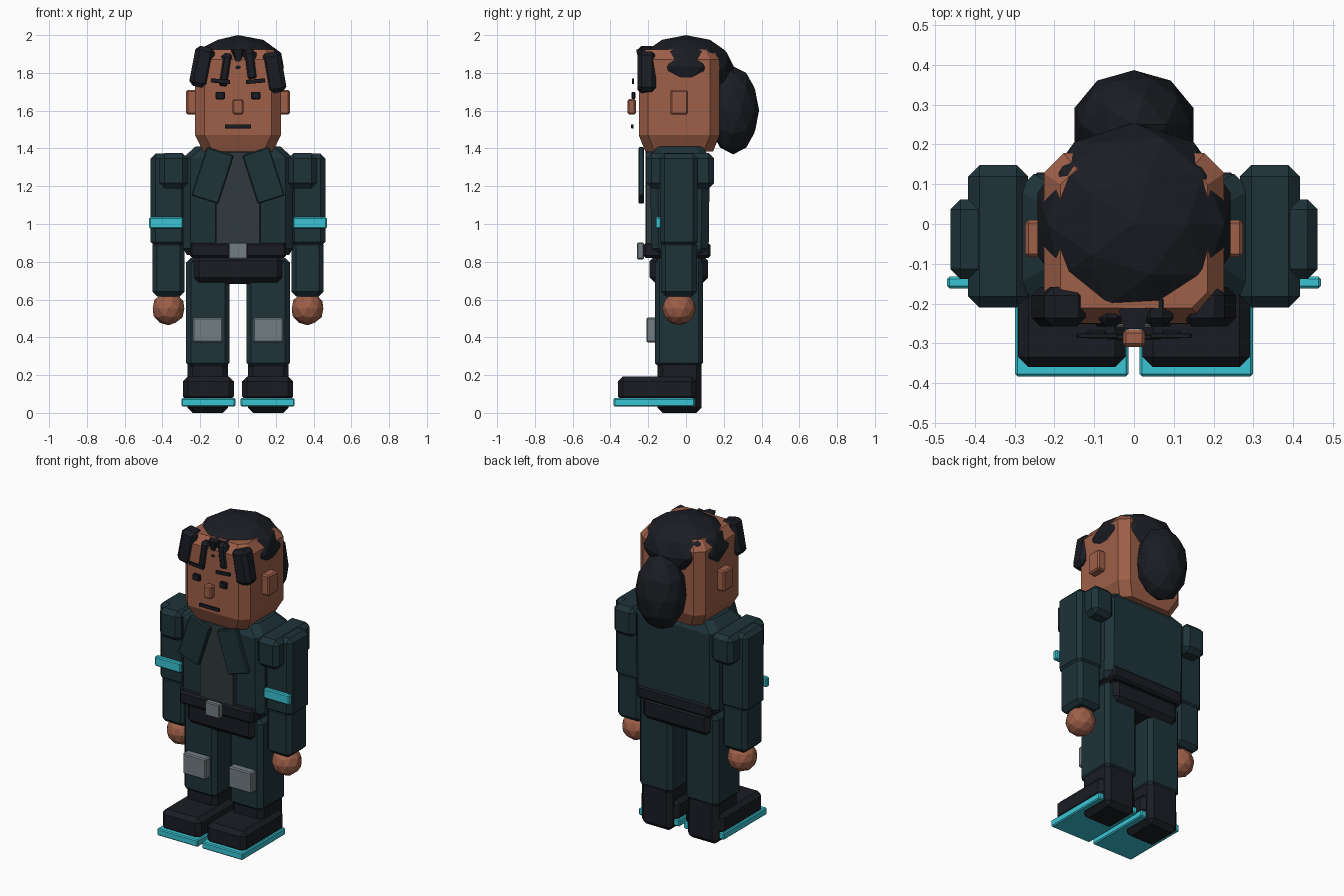
import bpy, bmesh, math
from mathutils import Matrix, Vector

if "Cube" in bpy.data.objects:
    bpy.data.objects.remove(bpy.data.objects["Cube"])


def material(name, r, g, b):
    m = bpy.data.materials.new(name)
    m.diffuse_color = (r, g, b, 1)
    m.use_nodes = True
    m.node_tree.nodes["Principled BSDF"].inputs["Base Color"].default_value = m.diffuse_color
    return m


SKIN = material("skin", .34, .115, .065)
HAIR = material("black", .0105, .012, .017)
CLOTH = material("dark_teal", .013, .033, .041)
SHIRT = material("charcoal", .03, .042, .048)
GREY = material("steel", .17, .21, .23)
CYAN = material("cyan", .04, .55, .65)


def finish(name, bm, mat):
    bmesh.ops.recalc_face_normals(bm, faces=bm.faces)
    me = bpy.data.meshes.new(name)
    bm.to_mesh(me)
    bm.free()
    me.materials.append(mat)
    ob = bpy.data.objects.new(name, me)
    bpy.context.collection.objects.link(ob)
    return ob


def box(name, x, y, z, mat, bevel=.008, seg=1, rot=(0, 0, 0)):
    """Bevelled box from (min, max) spans, turned about its own centre."""
    bm = bmesh.new()
    bmesh.ops.create_cube(bm, size=1)
    bmesh.ops.scale(bm, verts=bm.verts, vec=(x[1] - x[0], y[1] - y[0], z[1] - z[0]))
    bmesh.ops.bevel(bm, geom=bm.edges[:], offset=bevel, segments=seg,
                    profile=.5, affect='EDGES')
    ob = finish(name, bm, mat)
    ob.location = [(s[0] + s[1]) / 2 for s in (x, y, z)]
    ob.rotation_euler = rot
    return ob


def side_box(name, x, y, z, mat, bevel=.008, seg=1, tilt=0):
    """The same box on both sides; x span is given for the +x side."""
    for s, label in ((1, "left"), (-1, "right")):
        span = sorted((s * x[0], s * x[1]))
        box(f"{label}_{name}", span, y, z, mat, bevel, seg, (0, -s * tilt, 0))


def ball(name, centre, radii, mat, sub=2):
    bm = bmesh.new()
    bmesh.ops.create_icosphere(bm, subdivisions=sub, radius=1)
    bmesh.ops.transform(bm, verts=bm.verts,
                        matrix=Matrix.Translation(Vector(centre)) @ Matrix.Diagonal((*radii, 1)))
    return finish(name, bm, mat)


def loft(name, cy, rings, mat):
    """Stack of chamfered rectangles: (z, half x, half y, chamfer)."""
    bm = bmesh.new()
    loops = []
    for z, a, b, c in rings:
        pts = [(a, -b + c), (a, b - c), (a - c, b), (c - a, b),
               (-a, b - c), (-a, c - b), (c - a, -b), (a - c, -b)]
        loops.append([bm.verts.new((px, cy + py, z)) for px, py in pts])
    for lo, hi in zip(loops, loops[1:]):
        for i in range(8):
            j = (i + 1) % 8
            bm.faces.new((lo[i], lo[j], hi[j], hi[i]))
    bm.faces.new(loops[0][::-1])
    bm.faces.new(loops[-1])
    return finish(name, bm, mat)


# Head and face
loft("head", -.036, [(1.385, .185, .18, .05), (1.47, .227, .214, .05),
                     (1.87, .227, .214, .05), (1.925, .185, .175, .04)], SKIN)
side_box("ear", (.21, .274), (-.083, .01), (1.58, 1.71), SKIN)
box("nose", (-.028, .028), (-.309, -.266), (1.58, 1.662), SKIN)
side_box("eye", (.07, .118), (-.288, -.268), (1.66, 1.7), HAIR, .004)
side_box("eyebrow", (.042, .144), (-.287, -.275), (1.745, 1.767), HAIR, .002, 1, .08)
box("mouth", (-.07, .07), (-.29, -.278), (1.506, 1.528), HAIR, .002)

# Hair: cap, bun and fringe locks
ball("hair_cap", (0, 0, 1.83), (.255, .255, .17), HAIR)
ball("hair_bun", (0, .25, 1.602), (.157, .137, .233), HAIR)
locks = [(-.19, 1.832, .105, .215, .1, .19), (.19, 1.802, .105, .215, .1, -.17),
         (-.068, 1.81, .07, .19, .055, .15), (.067, 1.84, .075, .17, .09, -.12)]
for i, (lx, lz, w, h, d, tilt) in enumerate(locks):
    box(f"hair_lock_{i + 1}", (lx - w / 2, lx + w / 2), (-.258, -.258 + d),
        (lz - h / 2, lz + h / 2), HAIR, .022, 1, (0, tilt, 0))
bm = bmesh.new()
bmesh.ops.create_cone(bm, cap_ends=True, segments=5, radius1=.004, radius2=.04, depth=.13)
tip = finish("hair_centre_tip", bm, HAIR)
tip.location = (0, -.232, 1.86)

# Torso, shirt, lapels
loft("jacket", -.032, [(.835, .27, .125, .04), (.87, .29, .152, .04),
                       (1.35, .292, .158, .04), (1.41, .225, .12, .04)], CLOTH)
box("shirt_panel", (-.12, .12), (-.215, -.15), (.87, 1.385), SHIRT, .006)
side_box("lapel", (.06, .21), (-.252, -.222), (1.122, 1.392), CLOTH, .006, 1, .31)

# Belt and hips
box("belt", (-.255, .255), (-.225, .13), (.82, .9), HAIR, .012)
box("belt_buckle", (-.05, .05), (-.26, -.222), (.813, .902), GREY, .006)
box("hips", (-.242, .242), (-.192, .117), (.682, .84), HAIR, .035)

# Arms
side_box("upper_arm", (.275, .462), (-.138, .062), (.88, 1.372), CLOTH, .025)
side_box("forearm", (.283, .453), (-.133, .057), (.617, .915), CLOTH, .025)
side_box("shoulder_pad", (.267, .417), (-.21, .148), (1.188, 1.375), CLOTH, .028)
side_box("arm_band", (.29, .47), (-.162, -.132), (.975, 1.036), CYAN, .006)
for s, label in ((1, "left"), (-1, "right")):
    ball(f"{label}_hand", (s * .368, -.037, .552), (.088, .09, .088), SKIN)

# Legs and boots
side_box("leg", (.045, .275), (-.165, .09), (.24, .82), CLOTH, .025)
side_box("knee_pad", (.08, .24), (-.21, -.155), (.373, .505), GREY, .007)
side_box("boot_shaft", (.052, .268), (-.152, .083), (0, .285), HAIR, .028)
side_box("boot_toe", (.022, .292), (-.36, .055), (.06, .193), HAIR, .026)
side_box("boot_sole", (.014, .299), (-.383, .047), (.034, .078), CYAN, .006)
